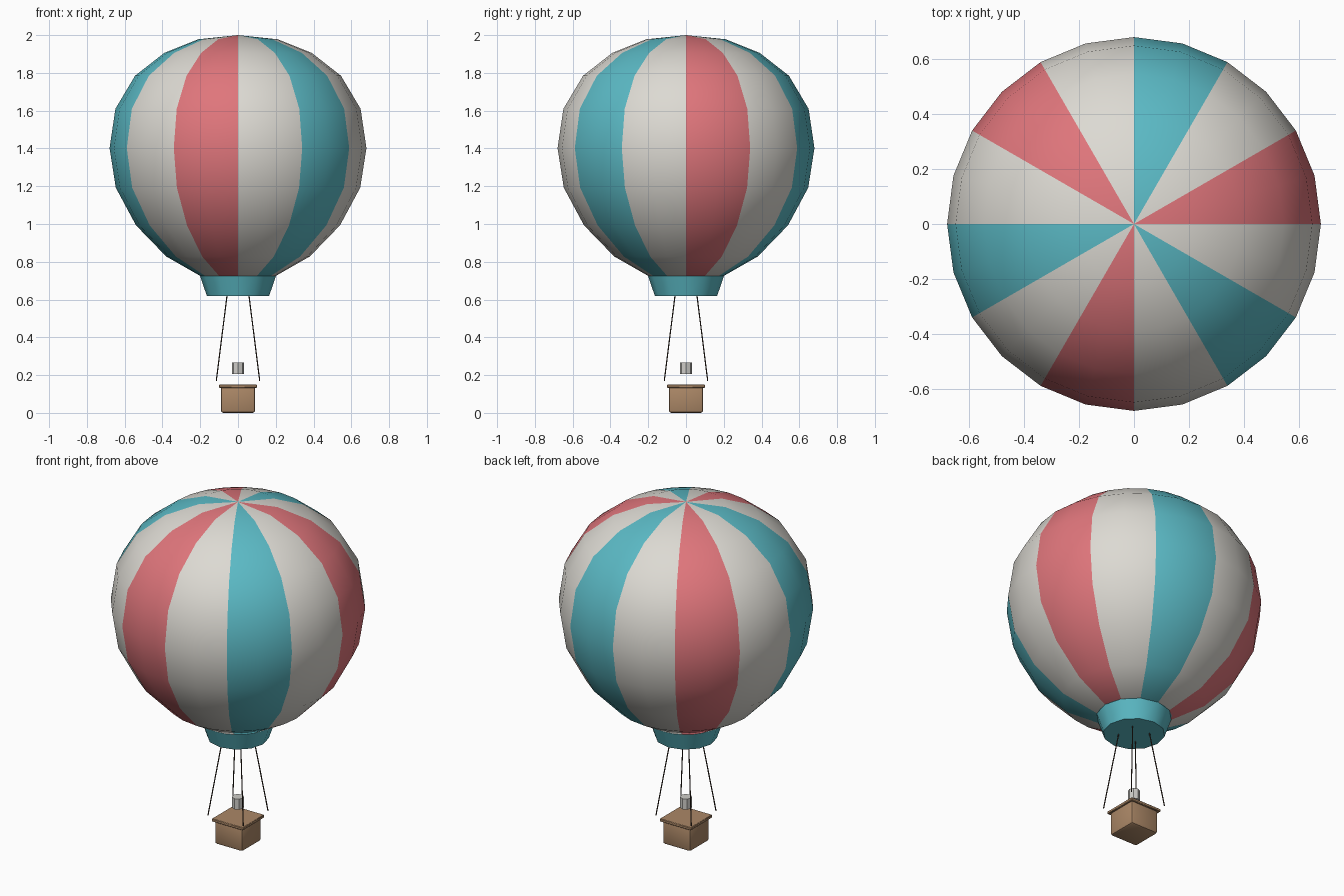
import bpy, bmesh, math
from mathutils import Vector

if "Cube" in bpy.data.objects:
    bpy.data.objects.remove(bpy.data.objects["Cube"])


def material(name, rgb):
    m = bpy.data.materials.new(name)
    m.diffuse_color = (*rgb, 1)
    m.use_nodes = True
    m.node_tree.nodes["Principled BSDF"].inputs["Base Color"].default_value = m.diffuse_color
    return m


RED = material("coral red", (0.74, 0.18, 0.20))
CREAM = material("off white", (0.72, 0.70, 0.65))
TEAL = material("teal", (0.105, 0.49, 0.56))
WICKER = material("wicker brown", (0.41, 0.245, 0.135))
METAL = material("burner grey", (0.62, 0.61, 0.58))
ROPE = material("dark rope", (0.05, 0.032, 0.022))


def finish(name, bm, mats, angle=None):
    bmesh.ops.recalc_face_normals(bm, faces=bm.faces)
    mesh = bpy.data.meshes.new(name)
    bm.to_mesh(mesh)
    bm.free()
    for m in mats:
        mesh.materials.append(m)
    ob = bpy.data.objects.new(name, mesh)
    bpy.context.collection.objects.link(ob)
    if angle:
        bpy.ops.object.select_all(action='DESELECT')
        ob.select_set(True)
        bpy.context.view_layer.objects.active = ob
        bpy.ops.object.shade_smooth_by_angle(angle=math.radians(angle))
    return ob


def lathe(profile, sides):
    """Turn (radius, z) pairs around z; the ends are closed."""
    bm = bmesh.new()
    rings = []
    for r, z in profile:
        if r == 0:
            rings.append([bm.verts.new((0, 0, z))] * sides)
        else:
            rings.append([bm.verts.new((r * math.cos(math.tau * i / sides),
                                        r * math.sin(math.tau * i / sides), z))
                          for i in range(sides)])
    for a, b in zip(rings, rings[1:]):
        for i in range(sides):
            j = (i + 1) % sides
            bm.faces.new(dict.fromkeys((a[i], a[j], b[j], b[i])))
    for ring in (rings[0], rings[-1]):
        if len(set(ring)) > 1:
            bm.faces.new(ring)
    return bm


# Envelope: two facets per gore, colours repeat every four gores
bm = lathe([(0.20, 0.725), (0.38, 0.828), (0.54, 0.993), (0.647, 1.192),
            (0.68, 1.402), (0.649, 1.61), (0.545, 1.785), (0.39, 1.906),
            (0.21, 1.978), (0, 2.0)], 24)
for f in bm.faces:
    c = f.calc_center_median()
    gore = int((math.atan2(c.y, c.x) % math.tau) / math.radians(30))
    f.material_index = (0, 1, 2, 1)[gore % 4]
finish("envelope", bm, [RED, CREAM, TEAL], 40)

# Skirt under the envelope
finish("skirt", lathe([(0.165, 0.62), (0.202, 0.727)], 12), [TEAL], 35)

# Burner
finish("burner", lathe([(0.033, 0.206), (0.033, 0.268)], 8), [METAL])


def box(name, half, z0, z1, bevel, segments):
    bm = bmesh.new()
    bmesh.ops.create_cube(bm, size=1)
    for v in bm.verts:
        v.co = (v.co.x * 2 * half, v.co.y * 2 * half, z0 if v.co.z < 0 else z1)
    bmesh.ops.bevel(bm, geom=bm.edges[:], offset=bevel, segments=segments,
                    profile=0.5, affect='EDGES')
    return finish(name, bm, [WICKER], 40)


# Basket and its rim
box("basket", 0.091, 0.0, 0.145, 0.014, 2)
box("basket_rim", 0.101, 0.133, 0.15, 0.003, 1)

# Four ropes, splayed outward below the skirt
for sx in (-1, 1):
    for sy in (-1, 1):
        low = Vector((sx * 0.115, sy * 0.115, 0.17))
        high = Vector((sx * 0.057, sy * 0.057, 0.63))
        axis = high - low
        bm = bmesh.new()
        bmesh.ops.create_cone(bm, cap_ends=True, segments=6, radius1=0.0032,
                              radius2=0.0032, depth=axis.length)
        turn = axis.to_track_quat('Z', 'Y')
        for v in bm.verts:
            v.co = turn @ v.co + (low + high) / 2
        finish(f"rope_{'left' if sx < 0 else 'right'}_{'front' if sy < 0 else 'back'}",
               bm, [ROPE])
